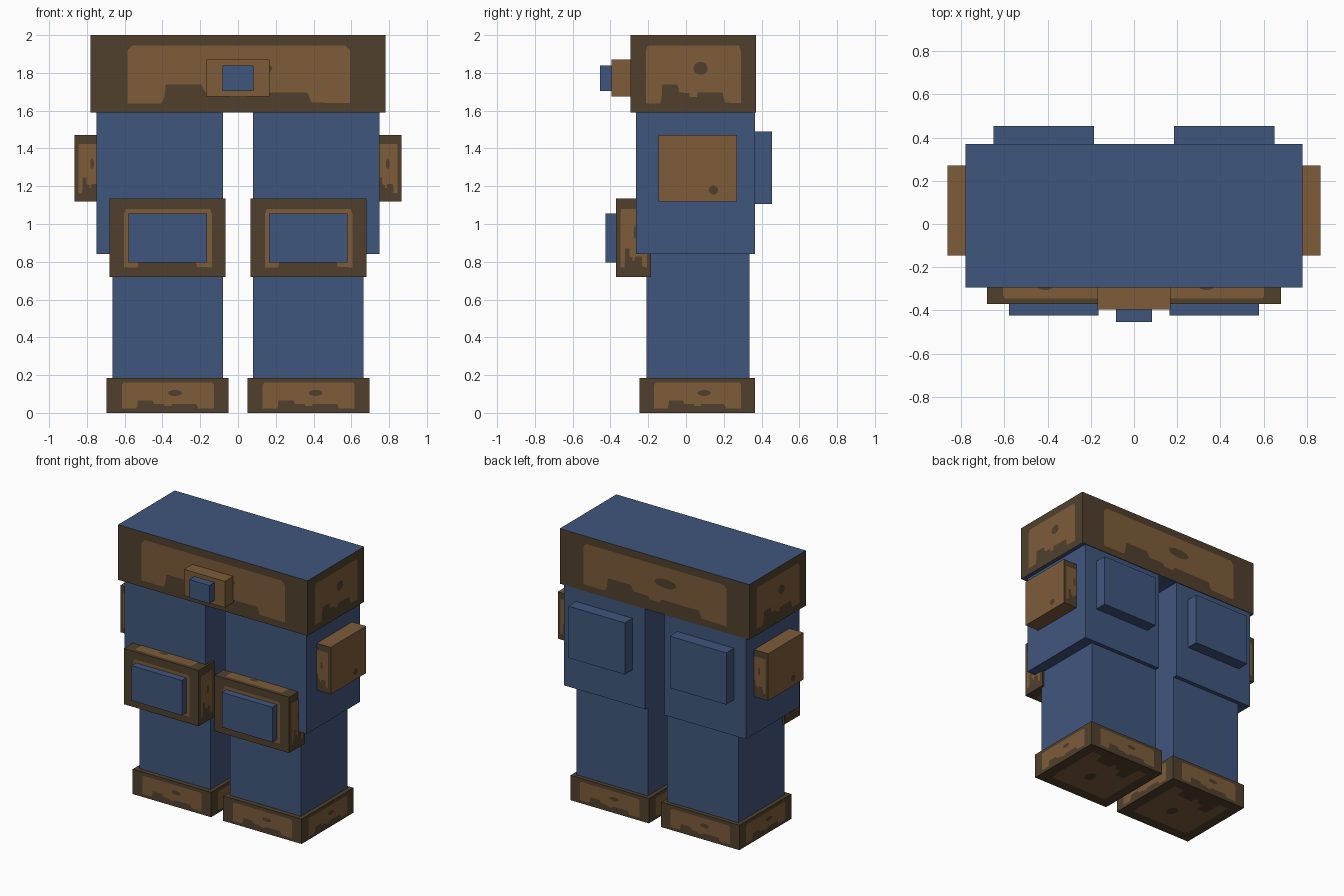
import bpy, bmesh, math
from mathutils import Vector

if "Cube" in bpy.data.objects:
    bpy.data.objects.remove(bpy.data.objects["Cube"])


def material(name, color):
    m = bpy.data.materials.new(name)
    m.diffuse_color = (*color, 1)
    m.use_nodes = True
    m.node_tree.nodes["Principled BSDF"].inputs["Base Color"].default_value = m.diffuse_color
    return m


BLUE = material("denim_blue", (0.051, 0.093, 0.205))
TAN = material("worn_tan", (0.205, 0.107, 0.042))
DARK = material("dark_leather", (0.080, 0.051, 0.026))

# Outline of the worn leather area on a unit face
PATCH = [(.125, .12), (.24, .12), (.25, .2), (.255, .36), (.375, .36), (.39, .26),
         (.47, .25), (.475, .2), (.53, .2), (.535, .26), (.735, .26), (.75, .13),
         (.88, .12), (.88, .8), (.865, .865), (.14, .865), (.125, .8)]

# Outward normal, horizontal and vertical axes of each side
SIDES = {
    "front": ((0, -1, 0), (1, 0, 0), (0, 0, 1)),
    "back": ((0, 1, 0), (-1, 0, 0), (0, 0, 1)),
    "right": ((1, 0, 0), (0, 1, 0), (0, 0, 1)),
    "left": ((-1, 0, 0), (0, -1, 0), (0, 0, 1)),
    "top": ((0, 0, 1), (-1, 0, 0), (0, -1, 0)),
    "bottom": ((0, 0, -1), (1, 0, 0), (0, -1, 0)),
}
AROUND = ("front", "back", "right", "left")


def spot(cu, cv, ru, rv):
    return [(cu + ru * math.cos(a * math.pi / 5), cv + rv * math.sin(a * math.pi / 5))
            for a in range(10)]


def finish(name, bm, mats):
    me = bpy.data.meshes.new(name)
    bm.to_mesh(me)
    bm.free()
    for m in mats:
        me.materials.append(m)
    ob = bpy.data.objects.new(name, me)
    bpy.context.collection.objects.link(ob)


def box(name, x, y, z, mat, caps=None, sides=None):
    """Box from ranges; caps colours top and bottom, sides colours the +-y faces."""
    lo, hi = Vector((x[0], y[0], z[0])), Vector((x[1], y[1], z[1]))
    bm = bmesh.new()
    bmesh.ops.create_cube(bm, size=1)
    for v in bm.verts:
        v.co = Vector([(lo[i] + hi[i]) / 2 + v.co[i] * (hi[i] - lo[i]) for i in range(3)])
    bm.normal_update()
    for f in bm.faces:
        if caps and abs(f.normal.z) > .5:
            f.material_index = 1
        if sides and abs(f.normal.y) > .5:
            f.material_index = 1
    finish(name, bm, [mat, caps or sides or mat])
    return lo, hi


def paint(name, bounds, faces, shapes):
    """Flat painted shapes (outline, material slot) laid just above box faces."""
    lo, hi = bounds
    mid, size = (lo + hi) / 2, hi - lo
    bm = bmesh.new()
    for side in faces:
        n, u, v = (Vector(a) for a in SIDES[side])
        for layer, (outline, slot) in enumerate(shapes):
            verts = []
            for a, b in outline:
                d = u * (a - .5) + v * (b - .5) + n * .5
                p = mid + Vector([d[i] * size[i] for i in range(3)])
                verts.append(bm.verts.new(p + n * (.002 + .002 * layer)))
            bm.faces.new(verts).material_index = slot
    finish(name, bm, [TAN, DARK])


WORN = [(PATCH, 0), (spot(.56, .57, .058, .085), 1)]

# Waistband and buckle
belt = box("waistband", (-.78, .78), (-.295, .37), (1.59, 2), DARK, caps=BLUE)
paint("waistband_wear", belt, AROUND, WORN)
box("buckle", (-.168, .168), (-.395, -.295), (1.675, 1.87), TAN)
box("buckle_stud", (-.083, .083), (-.455, -.395), (1.705, 1.84), BLUE)

for label, s in (("left", -1), ("right", 1)):
    def span(a, b):
        return tuple(sorted((s * a, s * b)))

    # Trouser leg
    box(label + "_thigh", span(.08, .75), (-.265, .365), (.84, 1.59), BLUE)
    box(label + "_lower_leg", span(.08, .665), (-.21, .335), (.185, .84), BLUE)
    box(label + "_back_pocket", span(.185, .65), (.365, .455), (1.105, 1.49), BLUE)

    # Boot cuff
    boot = box(label + "_boot", span(.05, .695), (-.245, .365), (0, .185), DARK)
    paint(label + "_boot_wear", boot, AROUND, WORN)
    # sole wear sits inside the sole plane
    sole = (boot[0] + Vector((0, 0, .002)), boot[1])
    paint(label + "_sole_wear", (sole[0] + Vector((0, 0, -.002)), sole[1]), ("bottom",), WORN)

    # Knee guard with padded plate
    knee = box(label + "_knee_guard", span(.065, .68), (-.37, -.185), (.72, 1.135), DARK)
    paint(label + "_knee_wear", knee, SIDES, WORN)
    box(label + "_knee_plate", span(.165, .58), (-.425, -.37), (.795, 1.055), BLUE)

    # Hip pouch
    pouch = box(label + "_hip_pouch", span(.70, .865), (-.145, .27), (1.12, 1.47), TAN, sides=DARK)
    paint(label + "_pouch_wear", pouch, ("front", "back"), WORN)
    paint(label + "_pouch_spot", pouch, (label,), [(spot(.7, .17, .06, .07), 1)])
